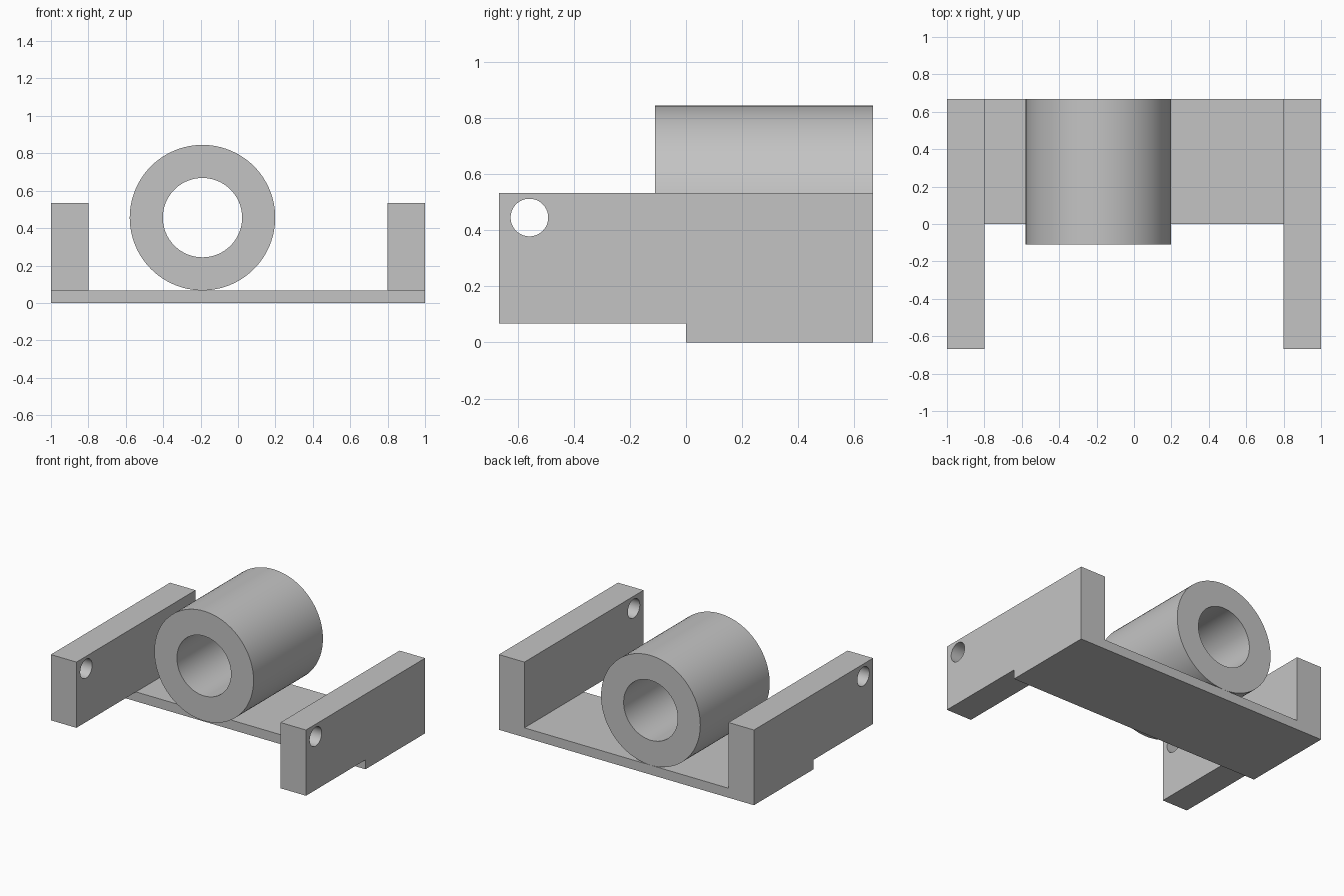
import bpy
import bmesh
import math
from mathutils import Matrix, Vector

cube = bpy.data.objects.get("Cube")
if cube:
    bpy.data.objects.remove(cube, do_unlink=True)

HALF_W, HALF_D = 1.0, 0.667
PLATE, WALL_TOP, WALL_IN = 0.067, 0.533, 0.8

grey = bpy.data.materials.new("plain grey")
grey.use_nodes = True
grey.diffuse_color = (0.55, 0.55, 0.55, 1)
grey.node_tree.nodes["Principled BSDF"].inputs["Base Color"].default_value = grey.diffuse_color


def make_object(name, bm):
    bmesh.ops.recalc_face_normals(bm, faces=bm.faces)
    mesh = bpy.data.meshes.new(name)
    bm.to_mesh(mesh)
    bm.free()
    mesh.materials.append(grey)
    obj = bpy.data.objects.new(name, mesh)
    bpy.context.collection.objects.link(obj)
    return obj


def activate(obj):
    bpy.ops.object.select_all(action='DESELECT')
    obj.select_set(True)
    bpy.context.view_layer.objects.active = obj


def smooth(obj):
    activate(obj)
    bpy.ops.object.shade_smooth_by_angle(angle=math.radians(30))


def cut(obj, cutter):
    cutter.hide_render = True
    mod = obj.modifiers.new("cut", 'BOOLEAN')
    mod.operation = 'DIFFERENCE'
    mod.solver = 'EXACT'
    mod.object = cutter
    activate(obj)
    bpy.ops.object.modifier_apply(modifier=mod.name)
    bpy.data.objects.remove(cutter, do_unlink=True)


# Frame: channel profile swept front to back
half = [(HALF_W, 0), (HALF_W, WALL_TOP), (WALL_IN, WALL_TOP), (WALL_IN, PLATE)]
profile = half + [(-x, z) for x, z in reversed(half)]
bm = bmesh.new()
face = bm.faces.new([bm.verts.new((x, -HALF_D, z)) for x, z in profile])
swept = bmesh.ops.extrude_face_region(bm, geom=[face])["geom"]
bmesh.ops.translate(bm, vec=(0, 2 * HALF_D, 0),
                    verts=[v for v in swept if isinstance(v, bmesh.types.BMVert)])
frame = make_object("frame", bm)

# Open front: remove the plate ahead of the middle
bm = bmesh.new()
bmesh.ops.create_cube(bm, size=1, matrix=Matrix.Translation((0, -0.5, PLATE - 0.5))
                      @ Matrix.Diagonal((3, 1, 1, 1)))
cut(frame, make_object("front_cutter", bm))

# Pivot holes through both arms
bm = bmesh.new()
bmesh.ops.create_cone(bm, cap_ends=True, segments=64, radius1=0.067, radius2=0.067, depth=3,
                      matrix=Matrix.Translation((0, -0.558, 0.445))
                      @ Matrix.Rotation(math.pi / 2, 4, 'Y'))
cut(frame, make_object("hole_cutter", bm))
smooth(frame)

# Tube resting on the plate: rectangular wall section spun about its axis
R_OUT, R_IN, FRONT = 0.389, 0.212, -0.11
centre = Vector((-0.19, 0, PLATE + R_OUT))
section = [(R_OUT, FRONT), (R_OUT, HALF_D), (R_IN, HALF_D), (R_IN, FRONT)]
bm = bmesh.new()
verts = [bm.verts.new(centre + Vector((0, y, -r))) for r, y in section]
edges = [bm.edges.new((verts[i], verts[i - 1])) for i in range(len(verts))]
bmesh.ops.spin(bm, geom=verts + edges, cent=centre, axis=(0, 1, 0),
               angle=2 * math.pi, steps=96, use_merge=True)
bmesh.ops.remove_doubles(bm, verts=bm.verts, dist=0.0001)
smooth(make_object("tube", bm))
